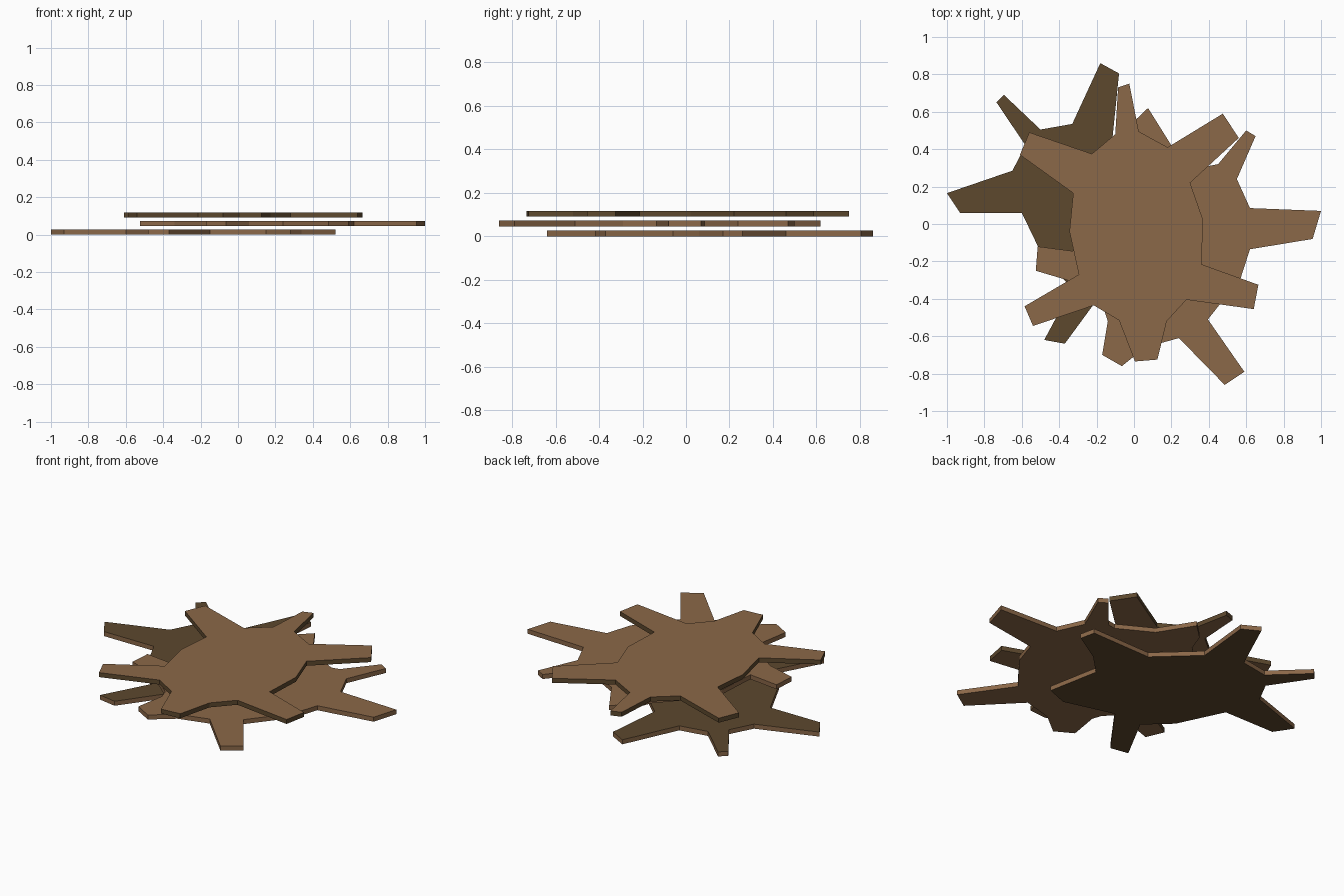
import bpy
import bmesh

cube = bpy.data.objects.get("Cube")
if cube:
    bpy.data.objects.remove(cube)


def material(name, rgb):
    mat = bpy.data.materials.new(name)
    mat.use_nodes = True
    color = (*rgb, 1)
    mat.diffuse_color = color
    bsdf = mat.node_tree.nodes["Principled BSDF"]
    bsdf.inputs["Base Color"].default_value = color
    bsdf.inputs["Roughness"].default_value = 0.9
    return mat


LIGHT = material("light brown", (0.258, 0.138, 0.065))
DARK = material("dark brown", (0.109, 0.065, 0.027))
THICKNESS = 0.027


def plate(name, outline, base, flat_mat, rim_mat):
    """Extrude a closed outline into a flat plate with a coloured rim."""
    bm = bmesh.new()
    face = bm.faces.new([bm.verts.new((x, y, base)) for x, y in outline])
    extruded = bmesh.ops.extrude_face_region(bm, geom=[face], use_keep_orig=True)
    top = [g for g in extruded["geom"] if isinstance(g, bmesh.types.BMVert)]
    bmesh.ops.translate(bm, verts=top, vec=(0, 0, THICKNESS))
    bmesh.ops.recalc_face_normals(bm, faces=bm.faces)
    for f in bm.faces:
        f.material_index = 0 if abs(f.normal.z) > 0.5 else 1
    mesh = bpy.data.meshes.new(name)
    bm.to_mesh(mesh)
    bm.free()
    mesh.materials.append(flat_mat)
    mesh.materials.append(rim_mat)
    obj = bpy.data.objects.new(name, mesh)
    bpy.context.collection.objects.link(obj)
    return obj


# Each outline is a blob with six blunt spikes, one line per spike
bottom_outline = [
    (-1, .165), (-.93, .06), (-.6, .06), (-.47, -.21),
    (-.33, -.34), (-.48, -.62), (-.37, -.64), (-.15, -.34),
    (.15, -.42), (.28, -.37), (.22, -.06), (.34, .06),
    (.52, .17), (.5, .26), (.11, .25),
    (-.115, .46), (-.08, .805), (-.18, .86), (-.33, .535),
    (-.5, .505), (-.695, .69), (-.735, .65), (-.58, .42), (-.65, .285),
]
middle_outline = [
    (.62, .085), (1, .07), (.955, -.08), (.62, -.135), (.57, -.29),
    (.395, -.51), (.59, -.79), (.485, -.86), (.24, -.61),
    (.06, -.66), (-.065, -.76), (-.17, -.7), (-.14, -.52), (-.16, -.46),
    (-.34, -.305), (-.525, -.25), (-.515, -.12), (-.325, -.145),
    (-.31, .1), (-.17, .3), (-.06, .42),
    (-.02, .53), (.075, .62), (.2, .42),
    (.4, .31), (.45, .32), (.6, .5), (.65, .47), (.55, .24),
]
top_outline = [
    (.36, -.215), (.665, -.325), (.64, -.455), (.28, -.405),
    (.175, -.52), (.125, -.725), (.005, -.735), (-.08, -.515),
    (-.215, -.435), (-.54, -.545), (-.585, -.44), (-.295, -.27),
    (-.345, -.04), (-.325, .165), (-.61, .37), (-.56, .49), (-.225, .375),
    (-.1, .48), (-.085, .73), (-.025, .75), (.025, .495),
    (.18, .41), (.475, .59), (.56, .46), (.3, .22), (.37, .02),
]

plate("bottom_splat", bottom_outline, 0, DARK, LIGHT)
plate("middle_splat", middle_outline, .045, LIGHT, LIGHT)
plate("top_splat", top_outline, .09, LIGHT, DARK)
